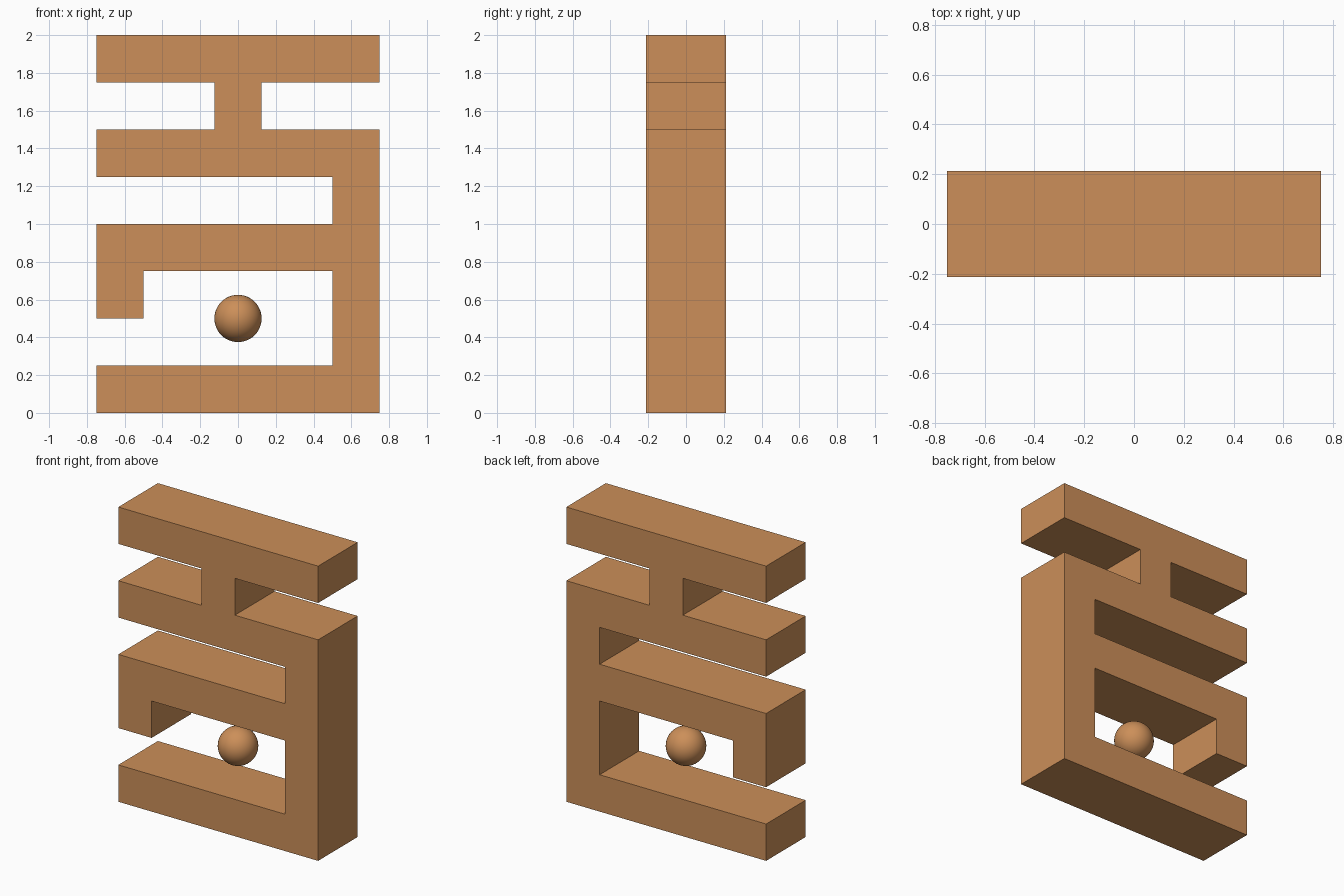
import bpy
import bmesh

cube = bpy.data.objects.get("Cube")
if cube:
    bpy.data.objects.remove(cube, do_unlink=True)

UNIT = 0.25         # thickness of every bar
HALF_DEPTH = 0.212

# Warm wood colour shared by both parts
wood = bpy.data.materials.new("warm_wood")
wood.use_nodes = True
colour = (0.604, 0.275, 0.100, 1.0)
wood.diffuse_color = colour
wood.node_tree.nodes["Principled BSDF"].inputs["Base Color"].default_value = colour


def add_object(name, bm):
    bmesh.ops.recalc_face_normals(bm, faces=bm.faces)
    mesh = bpy.data.meshes.new(name)
    bm.to_mesh(mesh)
    bm.free()
    mesh.materials.append(wood)
    obj = bpy.data.objects.new(name, mesh)
    bpy.context.collection.objects.link(obj)
    return obj


# Frame: one stepped outline, in bar units (x, z), extruded front to back
outline = [
    (-3, 0), (3, 0), (3, 6),                                   # base and right post
    (.5, 6), (.5, 7), (3, 7), (3, 8),                          # neck and top bar
    (-3, 8), (-3, 7), (-.5, 7), (-.5, 6), (-3, 6),
    (-3, 5), (2, 5), (2, 4), (-3, 4),                          # upper slot
    (-3, 2), (-2, 2), (-2, 3), (2, 3), (2, 1), (-3, 1),        # hook and lower opening
]
bm = bmesh.new()
front = bm.faces.new([bm.verts.new((x * UNIT, -HALF_DEPTH, z * UNIT)) for x, z in outline])
back = bmesh.ops.extrude_face_region(bm, geom=[front], use_keep_orig=True)
bmesh.ops.translate(bm, vec=(0, 2 * HALF_DEPTH, 0),
                    verts=[v for v in back["geom"] if isinstance(v, bmesh.types.BMVert)])
add_object("frame", bm)

# Ball floating in the lower opening
bm = bmesh.new()
bmesh.ops.create_uvsphere(bm, u_segments=48, v_segments=24, radius=UNIT / 2)
for face in bm.faces:
    face.smooth = True
ball = add_object("ball", bm)
ball.location = (0, 0, 2 * UNIT)
